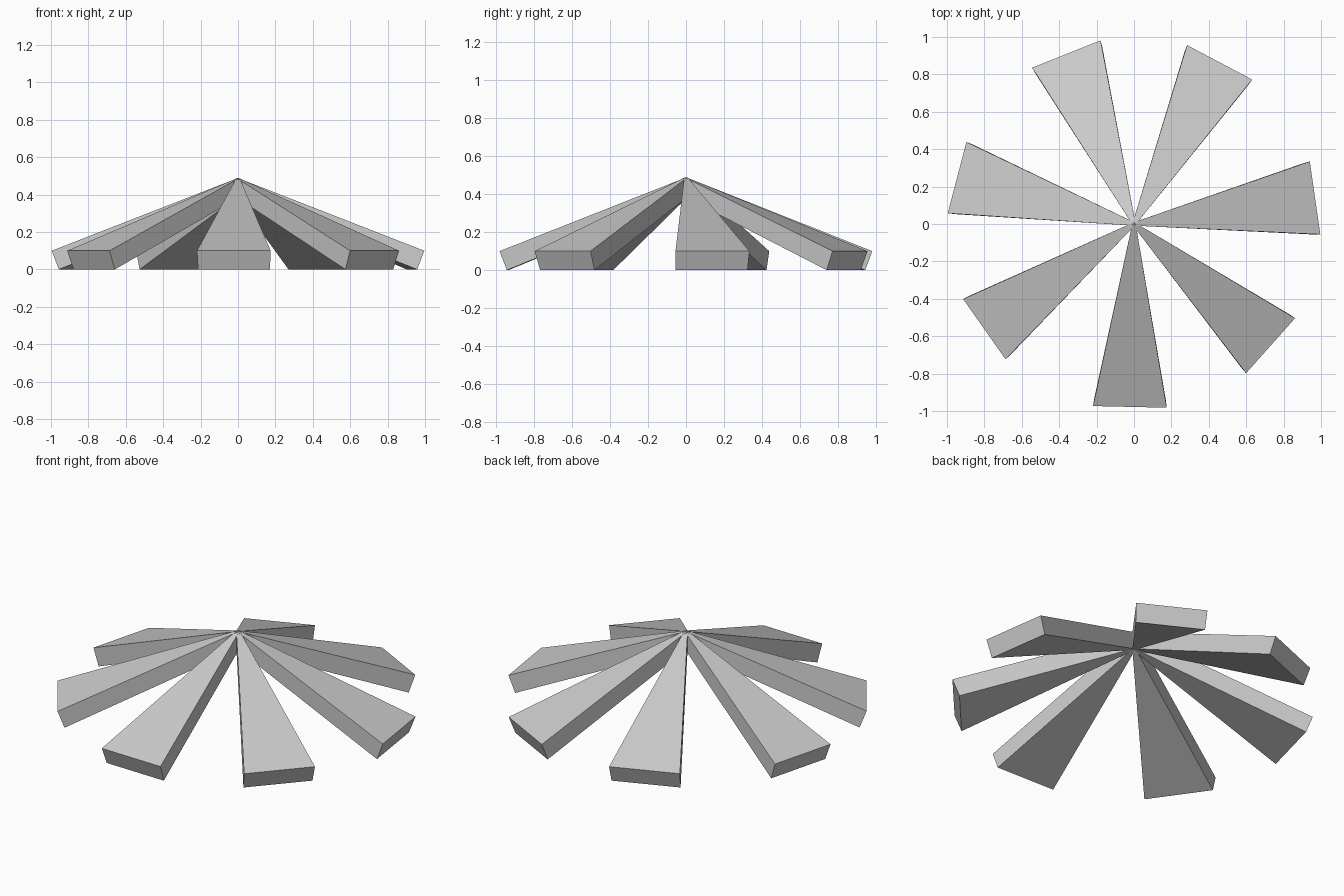
import bpy, bmesh
from math import radians

if "Cube" in bpy.data.objects:
    bpy.data.objects.remove(bpy.data.objects["Cube"])

# Blade outline: (radius, half width, height) at tip and rim, top then bottom
TOP_TIP, TOP_RIM = (0.0, 0.009, 0.488), (0.978, 0.197, 0.10)
LOW_TIP, LOW_RIM = (0.0, 0.009, 0.384), (0.94, 0.192, 0.0)
ANGLES = [-91.3, -41.7, 8.2, 62.1, 111.7, 165.3, 215.1]


def add_blade(name, angle):
    """One sloping wedge, narrow at the hub and wide at the rim."""
    bm = bmesh.new()
    left, right = [
        [bm.verts.new((r, side * w, z)) for r, w, z in (TOP_TIP, TOP_RIM, LOW_RIM, LOW_TIP)]
        for side in (1, -1)
    ]
    bm.faces.new(left)
    bm.faces.new(right[::-1])
    for i in range(4):
        j = (i + 1) % 4
        bm.faces.new((left[j], left[i], right[i], right[j]))
    bmesh.ops.recalc_face_normals(bm, faces=bm.faces)
    mesh = bpy.data.meshes.new(name)
    bm.to_mesh(mesh)
    bm.free()
    blade = bpy.data.objects.new(name, mesh)
    blade.rotation_euler.z = radians(angle)
    bpy.context.collection.objects.link(blade)


# Seven blades around the hub
for n, angle in enumerate(ANGLES, 1):
    add_blade(f"blade_{n}", angle)
